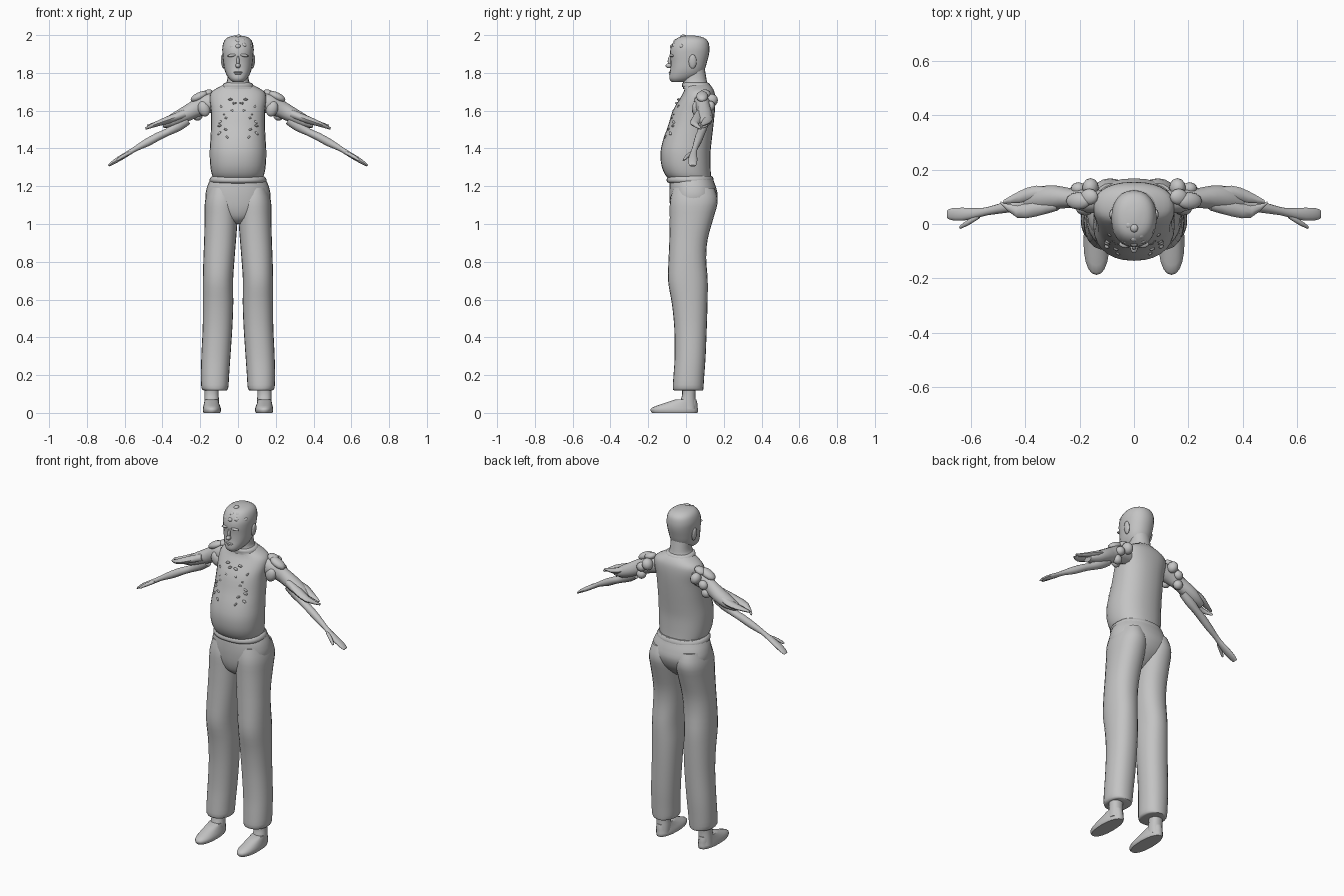
import bpy, bmesh, math, random
from mathutils import Vector, Matrix

random.seed(4)
grey = bpy.data.materials.new("plain grey")
grey.diffuse_color = (0.55, 0.55, 0.55, 1)


def finish(name, bm, mirror=False):
    bmesh.ops.recalc_face_normals(bm, faces=bm.faces)
    me = bpy.data.meshes.new(name)
    bm.to_mesh(me)
    bm.free()
    ob = bpy.data.objects.new(name, me)
    bpy.context.collection.objects.link(ob)
    me.materials.append(grey)
    if mirror:
        ob.modifiers.new("mirror", 'MIRROR')
    bpy.ops.object.select_all(action='DESELECT')
    ob.select_set(True)
    bpy.context.view_layer.objects.active = ob
    bpy.ops.object.shade_smooth_by_angle(angle=math.radians(50))
    return ob


def smooth_rows(rows, sub):
    """Catmull-Rom interpolation of parameter rows."""
    out = []
    for i in range(len(rows) - 1):
        p0, p1, p2 = rows[max(i - 1, 0)], rows[i], rows[i + 1]
        p3 = rows[min(i + 2, len(rows) - 1)]
        for k in range(sub):
            t = k / sub
            out.append([0.5 * (2 * b + (c - a) * t + (2 * a - 5 * b + 4 * c - d) * t * t
                               + (3 * b - a - 3 * c + d) * t ** 3)
                        for a, b, c, d in zip(p0, p1, p2, p3)])
    return out + [list(rows[-1])]


def skin(bm, loops):
    rings = [[bm.verts.new(p) for p in lp] for lp in loops]
    n = len(rings[0])
    for a, b in zip(rings, rings[1:]):
        for j in range(n):
            bm.faces.new((a[j], a[(j + 1) % n], b[(j + 1) % n], b[j]))
    bm.faces.new(rings[0])
    bm.faces.new(rings[-1])


def se(v, e):
    return math.copysign(abs(v) ** e, v)


def body(name, rows, n=24, e=0.9, sub=3, mirror=False):
    """Upright loft, rows are x0, x1, y0, y1, z."""
    loops = []
    for x0, x1, y0, y1, z in smooth_rows(rows, sub):
        loops.append([((x0 + x1) / 2 + (x1 - x0) / 2 * se(math.cos(a), e),
                       (y0 + y1) / 2 + (y1 - y0) / 2 * se(math.sin(a), e), z)
                      for a in (2 * math.pi * j / n for j in range(n))])
    bm = bmesh.new()
    skin(bm, loops)
    return finish(name, bm, mirror)


def limb(name, rows, n=12, sub=2):
    """Mirrored sideways loft, rows are x, y, z, half width in y, half thickness."""
    rows = smooth_rows(rows, sub)
    loops = []
    for i, (x, y, z, w, t) in enumerate(rows):
        a, b = rows[max(i - 1, 0)], rows[min(i + 1, len(rows) - 1)]
        d = Vector((b[0] - a[0], 0, b[2] - a[2])).normalized()
        up = Vector((-d.z, 0, d.x))
        loops.append([Vector((x, y + w * math.cos(q), z)) + up * t * math.sin(q)
                      for q in (2 * math.pi * j / n for j in range(n))])
    bm = bmesh.new()
    skin(bm, loops)
    return finish(name, bm, True)


def lumps(name, items, mirror=False, seg=12):
    """Ellipsoids: centre, radii, tilt about y."""
    bm = bmesh.new()
    for c, r, tilt in items:
        m = Matrix.Translation(c) @ Matrix.Rotation(tilt, 4, 'Y') @ Matrix.Diagonal((*r, 1))
        bmesh.ops.create_uvsphere(bm, u_segments=seg, v_segments=seg // 2 + 2, radius=1, matrix=m)
    return finish(name, bm, mirror)


def sym(rows):
    return [(-h, h, a, b, z) for h, a, b, z in rows]


# Shirt with belly
body("shirt", sym([
    (.125, -.085, .135, 1.235), (.138, -.11, .132, 1.26), (.147, -.13, .13, 1.31),
    (.15, -.135, .13, 1.38), (.146, -.12, .137, 1.45), (.143, -.095, .145, 1.52),
    (.143, -.07, .153, 1.6), (.15, -.035, .155, 1.66), (.14, -.012, .15, 1.7),
    (.095, -.005, .135, 1.728), (.06, .0, .115, 1.745)]), n=28, e=.88)

# Trousers: seat, waistband and legs
body("trouser_seat", sym([
    (.02, -.03, .06, 1.0), (.08, -.065, .10, 1.03), (.15, -.082, .145, 1.08),
    (.172, -.088, .168, 1.14), (.166, -.088, .16, 1.19), (.152, -.085, .148, 1.225),
    (.135, -.075, .138, 1.255)]), n=28)
body("waistband", sym([
    (.13, -.085, .135, 1.215), (.147, -.1, .145, 1.222), (.15, -.102, .146, 1.238),
    (.14, -.095, .14, 1.252)]), n=28, sub=2)
body("trouser_leg", [
    (.065, .175, -.06, .09, .118), (.052, .193, -.07, .092, .13), (.047, .196, -.066, .097, .2),
    (.04, .194, -.06, .104, .3), (.03, .187, -.062, .11, .45), (.025, .186, -.075, .114, .58),
    (.026, .186, -.095, .115, .7), (.018, .183, -.092, .107, .82), (.01, .179, -.088, .115, .92),
    (.002, .177, -.086, .145, 1.03), (.0, .175, -.085, .168, 1.12), (.02, .155, -.07, .15, 1.19)],
    mirror=True)

# Feet and ankles
body("ankle", [(.1, .18, -.03, .055, .02), (.1, .178, -.03, .052, .06),
               (.103, .177, -.02, .05, .1), (.1, .18, -.025, .055, .15)], n=16, mirror=True)
body("shoe", [(.095, .182, -.18, .06, 0), (.09, .186, -.187, .064, .012),
              (.092, .185, -.18, .062, .028), (.1, .18, -.12, .06, .05),
              (.105, .176, -.06, .055, .07)], n=20, sub=2, mirror=True)

# Neck and head
body("neck", sym([(.1, -.015, .135, 1.715), (.066, -.016, .115, 1.742), (.056, -.014, .108, 1.77),
                  (.055, -.01, .1, 1.82)]), n=20)
body("collar", sym([(.085, -.02, .13, 1.725), (.078, -.022, .125, 1.742), (.066, -.014, .115, 1.748)]),
     n=20, sub=2)
body("head", sym([
    (.028, -.075, .0, 1.752), (.046, -.087, .04, 1.767), (.061, -.088, .082, 1.79),
    (.072, -.083, .1, 1.82), (.078, -.082, .112, 1.86), (.082, -.085, .122, 1.9),
    (.083, -.08, .124, 1.935), (.073, -.062, .115, 1.97), (.05, -.035, .085, 1.99),
    (.01, .01, .04, 1.998)]), n=24)
lumps("nose", [((0, -.09, 1.838), (.013, .018, .013), 0), ((0, -.084, 1.862), (.008, .013, .028), 0)])
lumps("lips", [((0, -.082, 1.803), (.024, .01, .005), 0), ((0, -.081, 1.795), (.02, .01, .005), 0)])
lumps("brow", [((.03, -.074, 1.893), (.026, .014, .008), .15)], True)
lumps("ear", [((.08, .035, 1.86), (.01, .021, .038), .1)], True)

# Curls over the forehead and crown
curls = []
for row, (z, y, half) in enumerate([(1.945, -.068, .062), (1.97, -.05, .052), (1.985, -.015, .036)]):
    for k in range(5):
        u = k / 2 - 1
        curls.append(((u * half, y + .045 * u * u, z - .008 * abs(u) + random.uniform(-.006, .006)),
                      (.017, .017, .013), random.uniform(-.6, .6)))
lumps("hair_curls", curls, seg=8)

# Arms: sleeve, torn flaps, forearm and hand
limb("sleeve", [(.12, .085, 1.645, .04, .05), (.17, .085, 1.635, .045, .052),
                (.23, .095, 1.607, .036, .045), (.29, .098, 1.575, .044, .04),
                (.35, .095, 1.545, .042, .034), (.4, .085, 1.525, .03, .018)])
limb("sleeve_flap_front", [(.28, .07, 1.585, .02, .022), (.36, .058, 1.555, .03, .02),
                           (.43, .045, 1.53, .022, .014), (.49, .078, 1.505, .005, .006)], n=8)
limb("sleeve_flap_back", [(.27, .11, 1.59, .02, .02), (.36, .115, 1.555, .026, .018),
                          (.42, .1, 1.535, .022, .012), (.48, .082, 1.52, .006, .006)], n=8)
limb("forearm", [(.27, .095, 1.555, .025, .03), (.32, .09, 1.52, .026, .03),
                 (.37, .082, 1.488, .022, .02), (.42, .072, 1.465, .023, .021),
                 (.48, .06, 1.432, .02, .021), (.54, .047, 1.4, .015, .014),
                 (.58, .04, 1.375, .018, .013), (.63, .036, 1.345, .024, .013),
                 (.67, .036, 1.32, .022, .009), (.686, .036, 1.308, .016, .005)])
limb("thumb", [(.57, .03, 1.378, .01, .009), (.61, .006, 1.358, .011, .01),
               (.64, -.012, 1.338, .006, .006)], n=8)

# Bunched cloth around the shoulder
lumps("shoulder_folds", [((.205, .085, 1.675), (.05, .032, .022), .45),
                         ((.16, .135, 1.655), (.03, .034, .034), .3),
                         ((.205, .13, 1.625), (.028, .024, .026), .6),
                         ((.18, .055, 1.61), (.032, .024, .042), .3),
                         ((.215, .115, 1.575), (.028, .026, .028), .4),
                         ((.165, .1, 1.69), (.035, .03, .02), .35)], True)

# Small ragged creases on the chest
creases = []
for i in range(11):
    z = 1.46 + .2 * i / 10
    x = random.uniform(.015, .105)
    y = -.118 + (z - 1.45) * .36 + 2.6 * x * x
    creases.append(((x, y, z), (.014, .01, .006), random.uniform(-1, 1)))
lumps("chest_creases", creases, True, seg=6)
